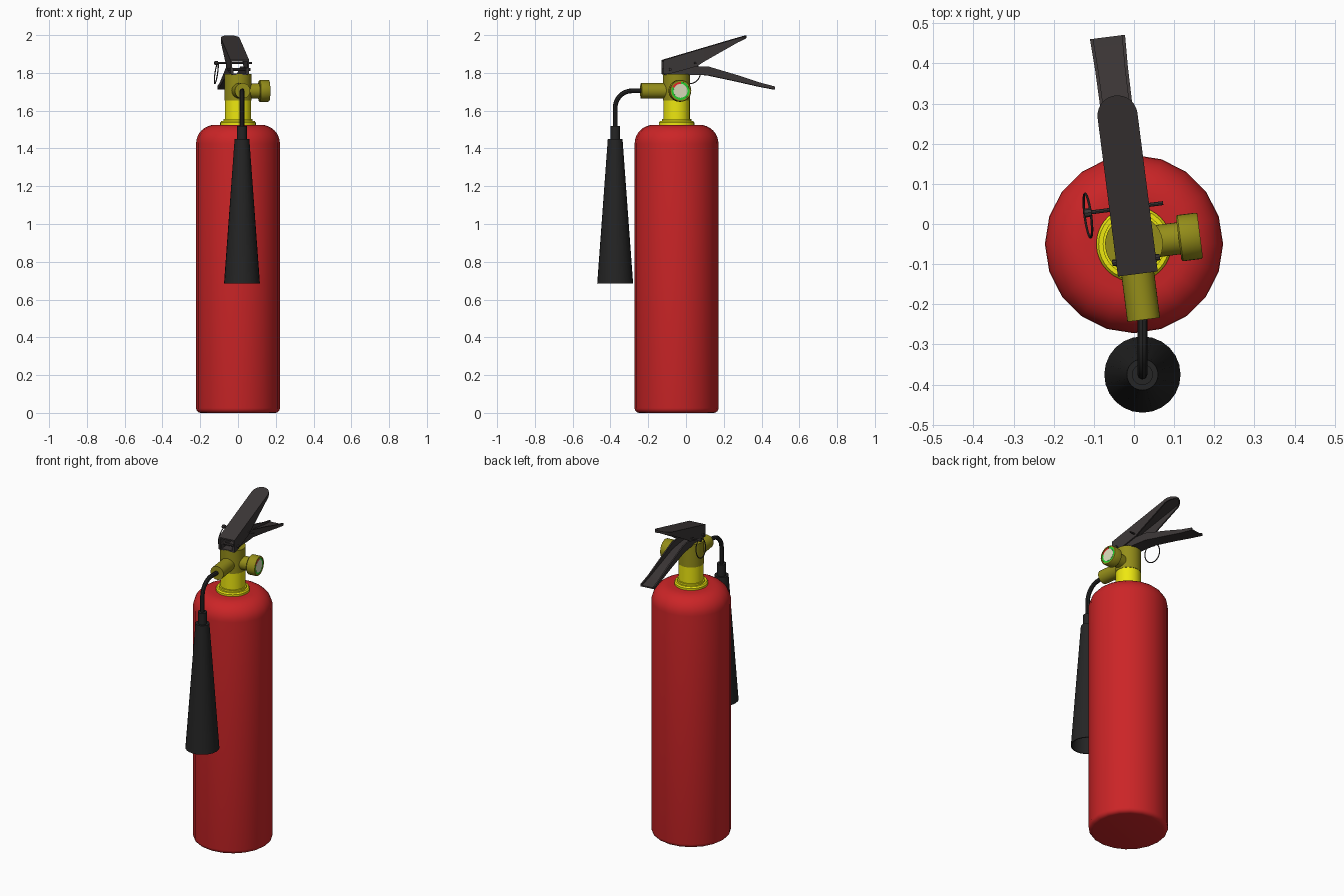
import bpy, bmesh
from math import sin, cos, pi, radians, sqrt
from mathutils import Matrix, Vector

if "Cube" in bpy.data.objects:
    bpy.data.objects.remove(bpy.data.objects["Cube"])


def mat(name, r, g, b):
    m = bpy.data.materials.new(name)
    m.diffuse_color = (r, g, b, 1)
    m.use_nodes = True
    m.node_tree.nodes["Principled BSDF"].inputs["Base Color"].default_value = m.diffuse_color
    return m


RED = mat("red_paint", 0.60, 0.018, 0.02)
YELLOW = mat("yellow_brass", 0.85, 0.80, 0.005)
OLIVE = mat("dull_brass", 0.30, 0.27, 0.01)
DARK = mat("dark_metal", 0.045, 0.038, 0.038)
BLACK = mat("black_plastic", 0.018, 0.018, 0.018)
GREEN = mat("gauge_green", 0.02, 0.65, 0.03)
SCALE_RED = mat("gauge_red", 0.80, 0.02, 0.02)
CREAM = mat("gauge_cream", 0.70, 0.72, 0.50)

BASE = Matrix.Translation((0, -0.05, 0))
HEAD = BASE @ Matrix.Rotation(radians(7.3), 4, 'Z')   # valve group is turned slightly
TO_RIGHT = HEAD @ Matrix.Translation((0, 0, 1.705)) @ Matrix.Rotation(pi / 2, 4, 'Y')
TO_FRONT = HEAD @ Matrix.Translation((0, 0, 1.705)) @ Matrix.Rotation(pi / 2, 4, 'X')


def smooth(ob):
    bpy.ops.object.select_all(action='DESELECT')
    ob.select_set(True)
    bpy.context.view_layer.objects.active = ob
    bpy.ops.object.shade_smooth_by_angle(angle=radians(32))


def loft(name, rings, material, matrix):
    """Skin a list of closed rings and cap both ends."""
    bm = bmesh.new()
    rows = [[bm.verts.new(matrix @ Vector(p)) for p in ring] for ring in rings]
    n = len(rows[0])
    for a, b in zip(rows, rows[1:]):
        for i in range(n):
            j = (i + 1) % n
            bm.faces.new((a[i], a[j], b[j], b[i]))
    bm.faces.new(rows[0][::-1])
    bm.faces.new(rows[-1])
    bmesh.ops.recalc_face_normals(bm, faces=bm.faces)
    me = bpy.data.meshes.new(name)
    bm.to_mesh(me)
    bm.free()
    me.materials.append(material)
    ob = bpy.data.objects.new(name, me)
    bpy.context.collection.objects.link(ob)
    smooth(ob)
    return ob


def lathe(name, profile, material, matrix, segs=32):
    rings = [[(r * cos(2 * pi * i / segs), r * sin(2 * pi * i / segs), z)
              for i in range(segs)] for r, z in profile]
    return loft(name, rings, material, matrix)


def arc(cx, cz, r, a0, a1, n):
    return [(cx + r * cos(radians(a0 + (a1 - a0) * i / n)),
             cz + r * sin(radians(a0 + (a1 - a0) * i / n))) for i in range(n + 1)]


def channel(name, stations, t, s):
    """U-shaped sheet; stations are (y, half width, plate z, flange height), s = flange direction."""
    rings = []
    for y, w, z, h in stations:
        k = w - min(t, w * 0.5)
        rings.append([(x, y, zz) for x, zz in (
            (-w, z + s * h), (-w, z), (w, z), (w, z + s * h),
            (k, z + s * h), (k, z + s * t), (-k, z + s * t), (-k, z + s * h))])
    return loft(name, rings, DARK, HEAD)


def tube(name, points, radius, material, closed=False):
    cu = bpy.data.curves.new(name, 'CURVE')
    cu.dimensions = '3D'
    cu.bevel_depth = radius
    cu.bevel_resolution = 2
    cu.use_fill_caps = True
    sp = cu.splines.new('POLY')
    sp.points.add(len(points) - 1)
    for p, co in zip(sp.points, points):
        p.co = (*co, 1)
    sp.use_cyclic_u = closed
    cu.materials.append(material)
    ob = bpy.data.objects.new(name, cu)
    bpy.context.collection.objects.link(ob)
    bpy.ops.object.select_all(action='DESELECT')
    ob.select_set(True)
    bpy.context.view_layer.objects.active = ob
    bpy.ops.object.convert(target='MESH')
    smooth(bpy.context.object)


# cylinder with rounded foot and shoulder
lathe("cylinder_body", arc(0.197, 0.025, 0.025, -90, 0, 4) + arc(0.122, 1.425, 0.10, 0, 90, 8),
      RED, BASE, 20)

# neck collar and neck
lathe("neck_collar", [(0.094, 1.50), (0.094, 1.537), (0.088, 1.545), (0.078, 1.545), (0.078, 1.556), (0.06, 1.556)],
      YELLOW, BASE)
lathe("neck", [(0.07, 1.54), (0.07, 1.655)], YELLOW, BASE)

# valve body with front outlet
lathe("valve_body", [(0.072, 1.655), (0.072, 1.795)], OLIVE, HEAD)
lathe("hose_outlet", [(0.041, 0.0), (0.041, 0.19)], OLIVE, TO_FRONT)

# pressure gauge
lathe("gauge_body", [(0.04, 0.0), (0.04, 0.112), (0.054, 0.112), (0.058, 0.116), (0.058, 0.161),
                     (0.055, 0.166), (0.048, 0.166), (0.048, 0.162)], OLIVE, TO_RIGHT)
lathe("gauge_green_ring", [(0.048, 0.160), (0.048, 0.1635)], GREEN, TO_RIGHT)
sector = arc(0, 0, 0.047, 175, 245, 8) + arc(0, 0, 0.036, 245, 175, 8)
loft("gauge_red_zone", [[(x, y, z) for x, y in sector] for z in (0.162, 0.1645)], SCALE_RED, TO_RIGHT)
lathe("gauge_dial", [(0.037, 0.162), (0.037, 0.165)], CREAM, TO_RIGHT)

# upper lever: channel open downwards, rounded tip
plate = lambda y: 1.868 + (y + 0.075) * 0.293
upper = [(-0.075, 0.05, plate(-0.075), 0.075), (-0.03, 0.05, plate(-0.03), 0.083),
         (0.105, 0.05, plate(0.105), 0.085), (0.14, 0.05, plate(0.14), 0.072)]
for i in range(7):
    d = 0.05 * sin(radians(i * 14))
    y = 0.323 + d
    upper.append((y, sqrt(0.05 ** 2 - d * d), plate(y), 0.022 - 0.0015 * i))
channel("upper_lever", upper, 0.008, -1)

# lower handle: channel open upwards, slightly flared tip
channel("lower_handle", [(-0.07, 0.041, 1.79, 0.035), (0.08, 0.041, 1.79, 0.045),
                         (0.165, 0.041, 1.787, 0.047), (0.33, 0.040, 1.752, 0.033),
                         (0.44, 0.041, 1.727, 0.022), (0.52, 0.044, 1.712, 0.016)], 0.008, 1)

# lever pivot, safety pin and pull ring
across = lambda x, y, z: HEAD @ Vector((x, y, z))
tube("lever_pivot", [across(-0.06, -0.04, 1.818), across(0.06, -0.04, 1.818)], 0.008, DARK)
tube("safety_pin", [across(-0.115, 0.092, 1.852), across(0.085, 0.092, 1.852)], 0.005, DARK)
tube("pin_head", [across(-0.113, 0.092, 1.852), across(-0.095, 0.092, 1.852)], 0.011, DARK)
tube("pull_ring", [across(-0.105 + 0.008 * sin(a), 0.085 + 0.055 * cos(a), 1.798 + 0.055 * sin(a))
                   for a in [2 * pi * i / 32 for i in range(32)]], 0.003, DARK, True)

# hose bending down to the horn
bend = arc(-0.285, 1.615, 0.09, 90, 180, 12)
tube("hose", [(0.022, -0.22, 1.705)] + [(0.021, y, z) for y, z in bend] + [(0.021, -0.375, 1.48)],
     0.0125, BLACK)

# discharge horn, hollow from below
HORN = Matrix.Translation((0.021, -0.375, 0))
lathe("horn_collar", [(0.026, 1.44), (0.026, 1.52)], BLACK, HORN)
lathe("discharge_horn", [(0.032, 1.43), (0.089, 0.685), (0.095, 0.685), (0.039, 1.45)], BLACK, HORN, 24)
